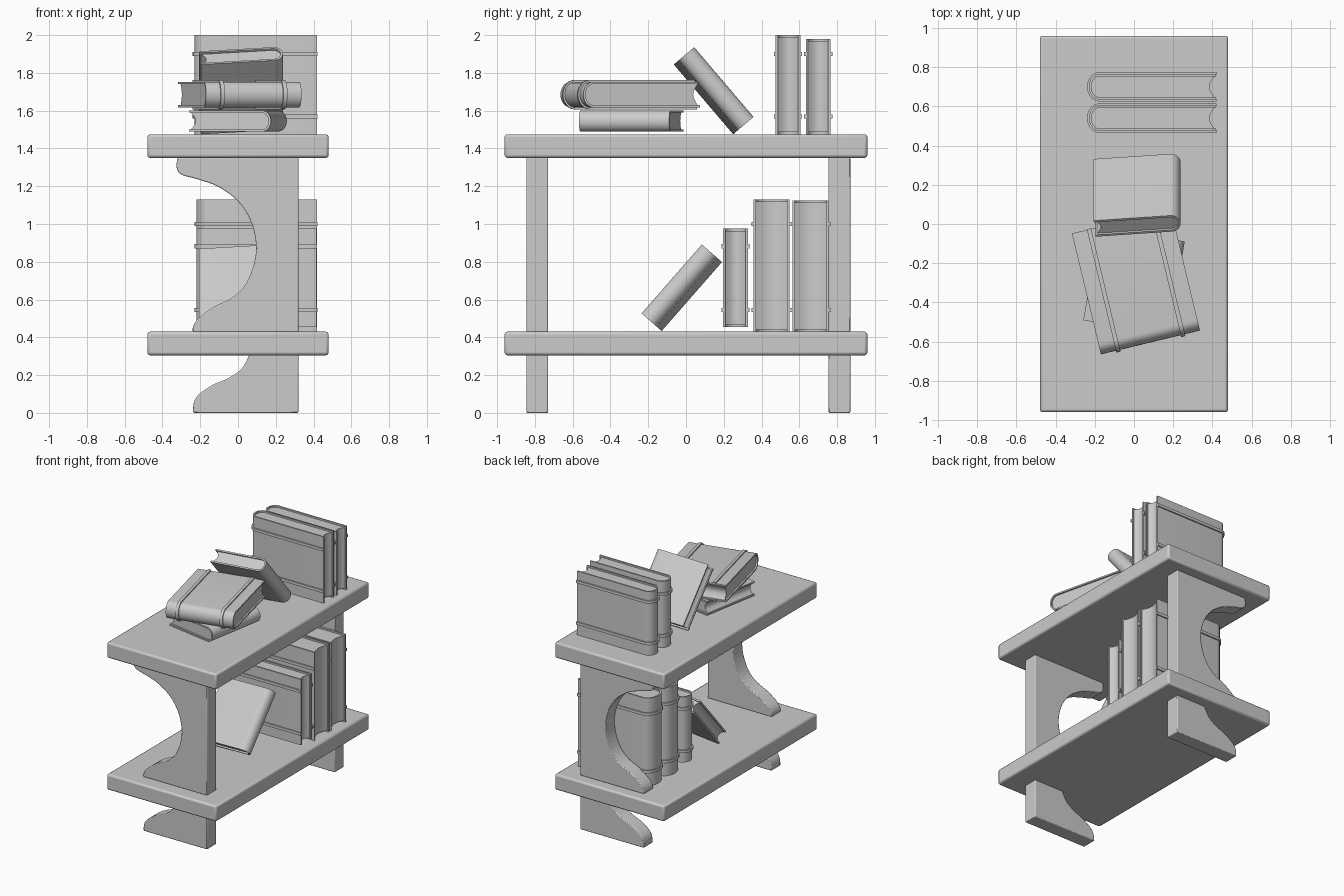
import bpy, bmesh, math
from mathutils import Matrix, Vector

if "Cube" in bpy.data.objects:
    bpy.data.objects.remove(bpy.data.objects["Cube"])


def make_object(name, bm, matrix=Matrix(), bevel=0):
    bmesh.ops.recalc_face_normals(bm, faces=bm.faces)
    mesh = bpy.data.meshes.new(name)
    bm.to_mesh(mesh)
    bm.free()
    ob = bpy.data.objects.new(name, mesh)
    bpy.context.collection.objects.link(ob)
    ob.matrix_world = matrix
    if bevel:
        mod = ob.modifiers.new("bevel", 'BEVEL')
        mod.width = bevel
        mod.segments = 2
        mod.limit_method = 'ANGLE'
        mod.angle_limit = math.radians(40)
    return ob


def extrude(bm, points, vec):
    face = bm.faces.new([bm.verts.new(p) for p in points])
    res = bmesh.ops.extrude_face_region(bm, geom=[face], use_keep_orig=True)
    verts = [g for g in res['geom'] if isinstance(g, bmesh.types.BMVert)]
    bmesh.ops.translate(bm, verts=verts, vec=vec)


def smooth_path(pts, n=4):
    # Catmull-Rom curve through the points
    p = [Vector(q) for q in [pts[0]] + pts + [pts[-1]]]
    out = []
    for a, b, c, d in zip(p, p[1:], p[2:], p[3:]):
        for i in range(n):
            t = i / n
            out.append(0.5 * (2 * b + (c - a) * t + (2 * a - 5 * b + 4 * c - d) * t * t
                              + (3 * b - a - 3 * c + d) * t ** 3))
    return out + [p[-1]]


def spine_path(d, t, s, off, end, n=14):
    # U-shaped outline of a book: two boards joined by a rounded spine
    cx, h = -d / 2 + s, t / 2 - off
    arc = [(cx - (s - off) * math.cos(a), h * math.sin(a))
           for a in (-math.pi / 2 + math.pi * i / n for i in range(n + 1))]
    return [(end, -h)] + arc + [(end, h)]


def u_strip(bm, outer, inner, z0, z1):
    rings = []
    for o, i in zip(outer, inner):
        rings.append([bm.verts.new((*o, z0)), bm.verts.new((*o, z1)),
                      bm.verts.new((*i, z1)), bm.verts.new((*i, z0))])
    for a, b in zip(rings, rings[1:]):
        for k in range(4):
            bm.faces.new((a[k], a[(k + 1) % 4], b[(k + 1) % 4], b[k]))
    bm.faces.new(rings[0])
    bm.faces.new(rings[-1])


def book(name, h, d, t, matrix, bands=()):
    # spine on local -x, height on local z
    s, c = 0.02 + 0.26 * t, 0.012
    bm = bmesh.new()
    u_strip(bm, spine_path(d, t, s, 0, d / 2), spine_path(d, t, s, c, d / 2), -h / 2, h / 2)
    make_object(name + "_cover", bm, matrix)
    # page block with a hollow fore edge
    bm = bmesh.new()
    inner = spine_path(d, t, s, c, d / 2 - 0.008)
    hp = t / 2 - c
    fore = [(d / 2 - 0.008 - 0.025 * math.sin(math.pi * i / 10), hp * (1 - i / 5))
            for i in range(1, 10)]
    z = h / 2 - 0.012
    extrude(bm, [(x, y, -z) for x, y in inner + fore], (0, 0, 2 * z))
    make_object(name + "_pages", bm, matrix)
    # raised bands round the cover
    if bands:
        bm = bmesh.new()
        for b in bands:
            u_strip(bm, spine_path(d, t, s, -0.01, d / 2 + 0.003),
                    spine_path(d, t, s, 0.004, d / 2 + 0.003), b - 0.011, b + 0.011)
        make_object(name + "_bands", bm, matrix)


# shelves
for name, z0, z1 in (("lower_shelf", 0.305, 0.43), ("upper_shelf", 1.35, 1.475)):
    bm = bmesh.new()
    bmesh.ops.create_cube(bm, size=1)
    bmesh.ops.scale(bm, verts=bm.verts, vec=(0.96, 1.92, z1 - z0))
    make_object(name, bm, Matrix.Translation((0, 0, (z0 + z1) / 2)), 0.014)

# curved legs, upper and lower parts at both ends
upper = smooth_path([(-0.32, 1.352), (-0.325, 1.30), (-0.30, 1.262), (-0.20, 1.233), (-0.10, 1.195),
                     (0, 1.12), (0.065, 1.02), (0.095, 0.90), (0.085, 0.79), (0.04, 0.68),
                     (-0.03, 0.61), (-0.13, 0.56), (-0.21, 0.50), (-0.237, 0.46), (-0.24, 0.428)])
lower = smooth_path([(0.06, 0.307), (0.02, 0.235), (-0.05, 0.185), (-0.14, 0.145), (-0.21, 0.095),
                     (-0.235, 0.05), (-0.238, 0)])
for side, y in (("left", -0.845), ("right", 0.755)):
    for part, path in (("upper", upper), ("lower", lower)):
        pts = [(p[0], y, p[1]) for p in path]
        pts += [(0.32, y, path[-1][1]), (0.32, y, path[0][1])]
        bm = bmesh.new()
        extrude(bm, pts, (0, 0.115, 0))
        make_object(f"{side}_{part}_leg", bm, bevel=0.006)

# standing books: name, y range, z range, x range, band heights
for name, y0, y1, z0, z1, x0, x1, bands in (
        ("top_book_a", 0.475, 0.605, 1.475, 2.0, -0.23, 0.418, (1.90, 1.57)),
        ("top_book_b", 0.635, 0.765, 1.475, 1.98, -0.23, 0.418, (1.90, 1.57)),
        ("small_low_book", 0.197, 0.327, 0.455, 0.975, -0.22, 0.415, (0.882, 0.545)),
        ("big_low_book_a", 0.358, 0.548, 0.43, 1.13, -0.22, 0.418, (1.0, 0.545)),
        ("big_low_book_b", 0.565, 0.755, 0.43, 1.125, -0.22, 0.418, (1.0, 0.545))):
    zc = (z0 + z1) / 2
    book(name, z1 - z0, x1 - x0, y1 - y0,
         Matrix.Translation(((x0 + x1) / 2, (y0 + y1) / 2, zc)), [b - zc for b in bands])


def rot(deg, axis):
    return Matrix.Rotation(math.radians(deg), 4, axis)


# leaning books, spines towards +x
book("top_leaning_book", 0.485, 0.44, 0.108,
     Matrix.Translation((0.018, 0.148, 1.707)) @ rot(40.4, 'X') @ rot(185, 'Z'))
book("low_leaning_book", 0.485, 0.44, 0.108,
     Matrix.Translation((0.018, -0.024, 0.664)) @ rot(-41.2, 'X') @ rot(175, 'Z'))

# two stacked books
book("stack_bottom_book", 0.485, 0.44, 0.112,
     Matrix.Translation((0, -0.29, 1.545)) @ rot(170, 'Z') @ rot(-90, 'X'))
book("stack_top_book", 0.52, 0.634, 0.135,
     Matrix.Translation((0.01, -0.296, 1.685)) @ rot(103.5, 'Z') @ rot(-90, 'X'), (-0.17, 0.17))

bpy.ops.object.select_all(action='SELECT')
bpy.context.view_layer.objects.active = bpy.context.selected_objects[0]
bpy.ops.object.shade_smooth_by_angle(angle=math.radians(30))
